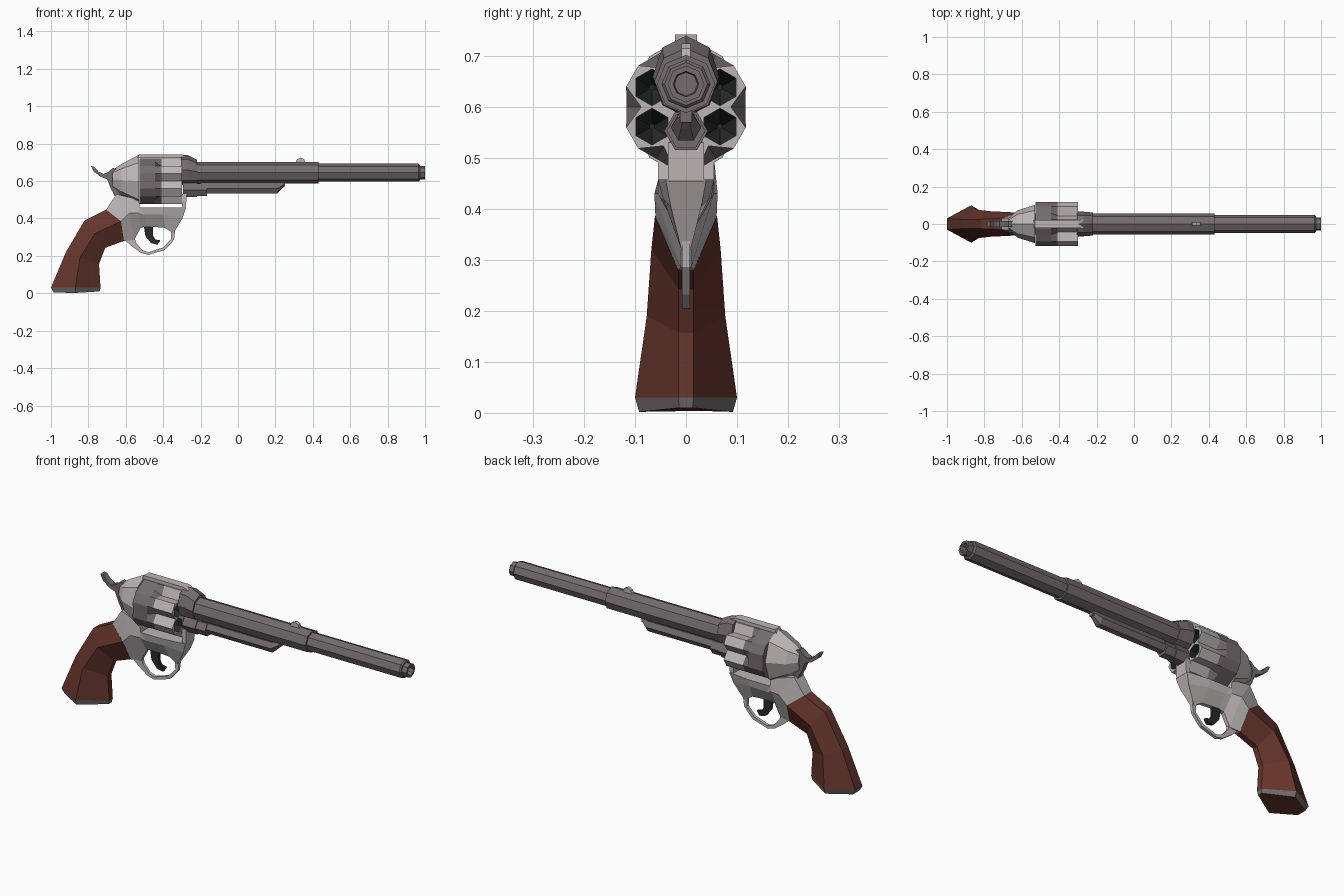
import bpy, bmesh, math

cube = bpy.data.objects.get("Cube")
if cube:
    bpy.data.objects.remove(cube, do_unlink=True)


def material(name, r, g, b):
    m = bpy.data.materials.new(name)
    m.use_nodes = True
    m.diffuse_color = (r, g, b, 1)
    m.node_tree.nodes["Principled BSDF"].inputs["Base Color"].default_value = (r, g, b, 1)
    return m


BRIGHT, STEEL, BLACK, WOOD = range(4)
MATS = [material("bright steel", .50, .47, .47), material("dark steel", .17, .15, .155),
        material("black", .02, .022, .022), material("brown wood", .13, .035, .025)]


def finish(name, bm):
    bmesh.ops.recalc_face_normals(bm, faces=bm.faces[:])
    me = bpy.data.meshes.new(name)
    bm.to_mesh(me)
    bm.free()
    for m in MATS:
        me.materials.append(m)
    ob = bpy.data.objects.new(name, me)
    bpy.context.collection.objects.link(ob)
    return ob


def loft(name, rings, mat, rule=None):
    """Skin closed rings of equal size; rule(face centre) may override the colour."""
    bm = bmesh.new()
    rows = [[bm.verts.new(p) for p in r] for r in rings]
    n = len(rows[0])
    for a, b in zip(rows, rows[1:]):
        for i in range(n):
            j = (i + 1) % n
            bm.faces.new((a[i], a[j], b[j], b[i]))
    bm.faces.new(rows[0])
    bm.faces.new(rows[-1])
    for f in bm.faces:
        c = f.calc_center_median()
        f.material_index = rule(c) if rule else mat
    return finish(name, bm)


def ngon(x, r, z, sides=8, squash=1, turn=90):
    angles = [math.radians(turn + 360 * i / sides) for i in range(sides)]
    return [(x, r * squash * math.cos(a), z + r * math.sin(a)) for a in angles]


def turned(name, stations, z, mat, **kw):
    return loft(name, [ngon(x, r, z, **kw) for x, r in stations], mat)


def hexring(back, mid, front, wb, wm, wf):
    """Hexagonal section from three side-view points and their half widths."""
    half = [(back, wb), (mid, wm), (front, wf)]
    return [(p[0], -w, p[1]) for p, w in half] + [(p[0], w, p[1]) for p, w in half[::-1]]


def plate(name, pts, w, mat):
    return loft(name, [[(x, y, z) for x, z in pts] for y in (-w, w)], mat)


# Barrel, stepped, with a hollow muzzle
turned("barrel_rear", [(-.24, .057), (.43, .057)], .645, STEEL)
turned("barrel_front", [(.42, .048), (.965, .048), (.972, .042)], .645, STEEL)
turned("muzzle", [(.965, .036), (1, .036), (1, .025), (.96, .022)], .645, STEEL)
loft("barrel_collar", [ngon(-.305, .08, .66, squash=.82), ngon(-.27, .08, .66, squash=.82),
                       ngon(-.22, .065, .65, squash=.95)], STEEL)

# Ejector rod under the barrel
turned("rod_collar", [(-.295, .043), (-.22, .043), (-.22, .038), (-.165, .038)],
       .553, STEEL, sides=6, turn=0)
turned("rod_housing", [(-.17, .03), (.21, .03)], .56, STEEL, sides=6, turn=0)
loft("rod_tip", [ngon(.21, .03, .56, 6, 1, 0), ngon(.235, .02, .575, 6, 1, 0),
                 ngon(.25, .01, .583, 6, 1, 0)], STEEL)
plate("rod_rib", [(-.2, .57), (.25, .57), (.25, .6), (-.2, .6)], .012, STEEL)

# Front sight
plate("front_sight", [(.305, .695), (.315, .715), (.335, .725), (.355, .715), (.36, .695)],
      .009, BRIGHT)

# Cylinder: plain rear band, fluted front
AXIS = .60


def drum_ring(x, flute):
    out = []
    for k in range(6):
        for a, r in ((0, flute), (19, .124), (41, .124)):
            t = math.radians(60 * k + a)
            out.append((x, r * math.cos(t), AXIS + r * math.sin(t)))
    return out


drum = loft("cylinder", [drum_ring(-.527, .117), drum_ring(-.445, .117),
                         drum_ring(-.41, .088), drum_ring(-.30, .088)], BRIGHT,
            lambda c: STEEL if c.x < -.42 else BRIGHT)

# Chambers bored into the cylinder front
for k in range(6):
    t = math.radians(30 + 60 * k)
    cy, cz = .077 * math.cos(t), AXIS + .077 * math.sin(t)
    bore = [[(x, y + cy, z) for x, y, z in ngon(px, r, cz, 6, 1, 30)]
            for px, r in ((-.28, .036), (-.35, .036), (-.41, .006))]
    cutter = loft("chamber_cutter", bore, BLACK)
    cutter.hide_render = True
    mod = drum.modifiers.new("chamber", "BOOLEAN")
    mod.operation, mod.solver, mod.object = "DIFFERENCE", "EXACT", cutter
    bpy.context.view_layer.objects.active = drum
    bpy.ops.object.modifier_apply(modifier=mod.name)
    bpy.data.objects.remove(cutter, do_unlink=True)

# Frame: recoil shield, top strap, lower body and front post
loft("recoil_shield", [ngon(-.67, .05, .61, squash=.6), ngon(-.625, .085, .605, squash=.85),
                       ngon(-.53, .14, .60, squash=.73)], BRIGHT)
plate("top_strap", [(-.54, .72), (-.53, .742), (-.30, .742), (-.27, .73), (-.30, .724),
                    (-.53, .724)], .022, BRIGHT)
plate("front_post", [(-.30, .44), (-.278, .455), (-.275, .53), (-.30, .53)], .035, BRIGHT)
loft("lower_frame", [
    hexring((-.705, .447), (-.625, .385), (-.61, .28), .03, .06, .015),
    hexring((-.65, .53), (-.58, .43), (-.555, .285), .035, .062, .01),
    hexring((-.53, .50), (-.53, .43), (-.52, .35), .055, .055, .01),
    hexring((-.525, .458), (-.50, .42), (-.49, .358), .055, .05, .01),
    hexring((-.40, .458), (-.40, .42), (-.39, .35), .055, .045, .01),
    hexring((-.278, .458), (-.295, .405), (-.345, .32), .04, .03, .009)], BRIGHT)

# Trigger guard: a flat bow swept through outer and inner points
outer = [(-.60, .28), (-.575, .257), (-.52, .217), (-.48, .205), (-.39, .232), (-.342, .286),
         (-.335, .34)]
inner = [(-.56, .32), (-.545, .27), (-.513, .232), (-.478, .22), (-.40, .245), (-.357, .29),
         (-.36, .345)]
loft("trigger_guard", [[(o[0], -.008, o[1]), (o[0], .008, o[1]),
                        (i[0], .008, i[1]), (i[0], -.008, i[1])]
                       for o, i in zip(outer, inner)], BRIGHT)

# Trigger and hammer
plate("trigger", [(-.505, .37), (-.455, .37), (-.455, .31), (-.442, .288), (-.415, .283),
                  (-.43, .26), (-.465, .268), (-.495, .305)], .008, BLACK)
plate("hammer", [(-.785, .68), (-.77, .65), (-.735, .623), (-.70, .61), (-.68, .56),
                 (-.65, .505), (-.62, .55), (-.63, .66), (-.67, .67), (-.695, .648),
                 (-.72, .638), (-.745, .65), (-.77, .678)], .017, STEEL)

# Grip with a steel rim around its foot
loft("grip", [
    hexring((-.985, .004), (-.87, .002), (-.74, .01), .026, .092, .013),
    hexring((-1, .03), (-.87, .03), (-.735, .03), .03, .10, .015),
    hexring((-.92, .22), (-.845, .19), (-.743, .157), .025, .077, .015),
    hexring((-.82, .39), (-.765, .32), (-.71, .243), .025, .068, .015),
    hexring((-.705, .447), (-.625, .385), (-.61, .28), .03, .061, .015)], WOOD,
    lambda c: STEEL if .008 < c.z < .028 else WOOD)
